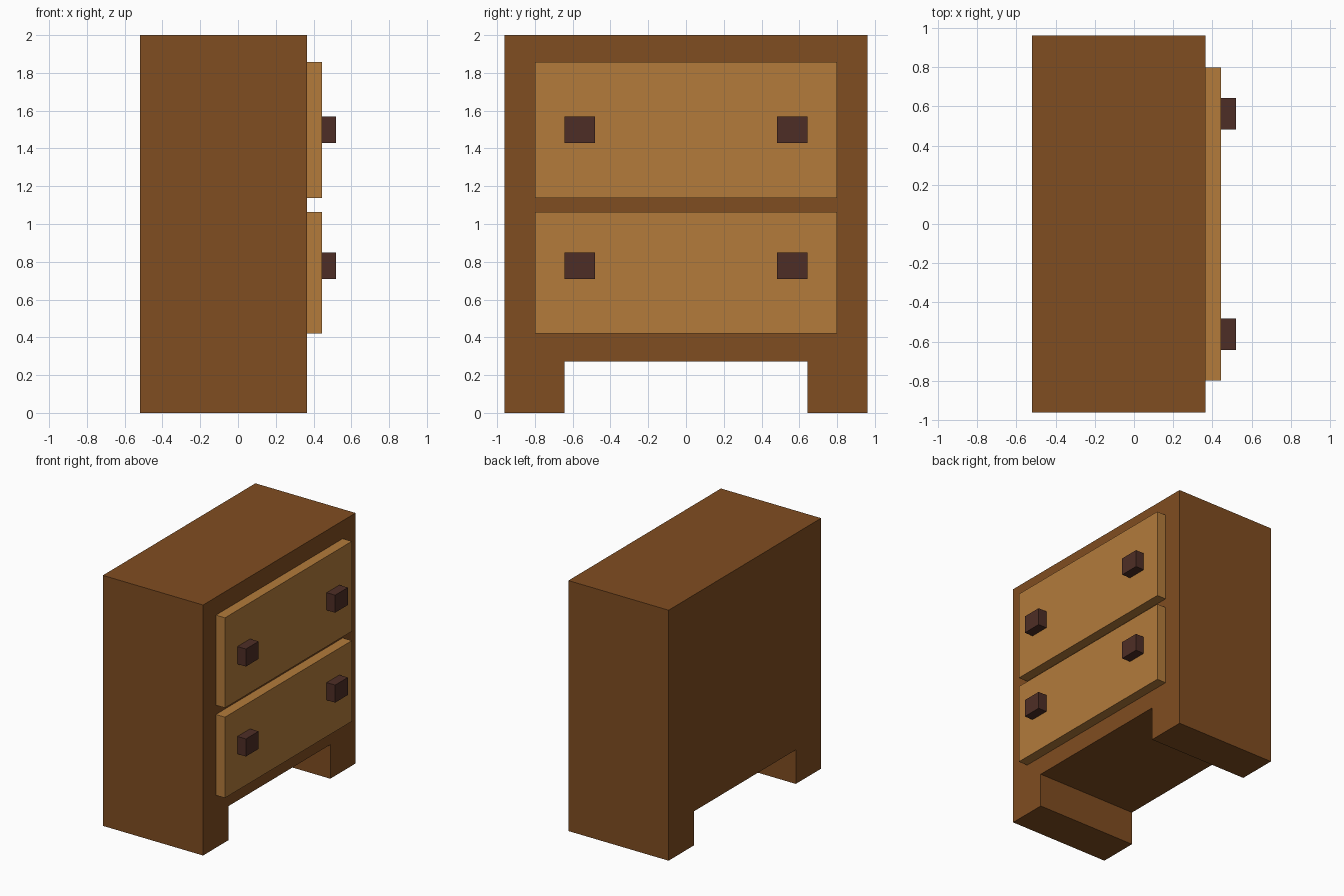
import bpy
import bmesh

if "Cube" in bpy.data.objects:
    bpy.data.objects.remove(bpy.data.objects["Cube"])


def material(name, rgb):
    m = bpy.data.materials.new(name)
    m.diffuse_color = (*rgb, 1.0)
    m.use_nodes = True
    m.node_tree.nodes["Principled BSDF"].inputs["Base Color"].default_value = m.diffuse_color
    return m


DARK_WOOD = material("dark wood", (0.216, 0.074, 0.015))
LIGHT_WOOD = material("light wood", (0.451, 0.198, 0.044))
HANDLE_BROWN = material("handle brown", (0.076, 0.027, 0.019))


def extrude_profile(name, profile, x0, x1, mat):
    """Extrude a closed (y, z) outline from x0 to x1."""
    bm = bmesh.new()
    face = bm.faces.new([bm.verts.new((x0, y, z)) for y, z in profile])
    ext = bmesh.ops.extrude_face_region(bm, geom=[face], use_keep_orig=True)
    moved = [g for g in ext["geom"] if isinstance(g, bmesh.types.BMVert)]
    bmesh.ops.translate(bm, verts=moved, vec=(x1 - x0, 0, 0))
    bmesh.ops.recalc_face_normals(bm, faces=bm.faces)
    mesh = bpy.data.meshes.new(name)
    bm.to_mesh(mesh)
    bm.free()
    mesh.materials.append(mat)
    obj = bpy.data.objects.new(name, mesh)
    bpy.context.collection.objects.link(obj)
    return obj


def block(name, x0, x1, y0, y1, z0, z1, mat):
    return extrude_profile(name, [(y0, z0), (y1, z0), (y1, z1), (y0, z1)], x0, x1, mat)


BACK, FRONT, DRAWER_FACE, HANDLE_END = -0.52, 0.365, 0.445, 0.52

# Cabinet body with the two side feet, open between them
half = [(0.643, 0.272), (0.643, 0), (0.962, 0), (0.962, 2.0)]
outline = half + [(-y, z) for y, z in reversed(half)]
extrude_profile("cabinet_body", outline, BACK, FRONT, DARK_WOOD)

# Drawers, each with a pair of square handles
for label, z0, z1, hz in (("upper", 1.138, 1.857, 1.498), ("lower", 0.419, 1.064, 0.78)):
    block(label + "_drawer", FRONT, DRAWER_FACE, -0.80, 0.80, z0, z1, LIGHT_WOOD)
    for side, y in (("left", -0.563), ("right", 0.563)):
        block(f"{label}_{side}_handle", DRAWER_FACE, HANDLE_END,
              y - 0.08, y + 0.08, hz - 0.07, hz + 0.07, HANDLE_BROWN)
